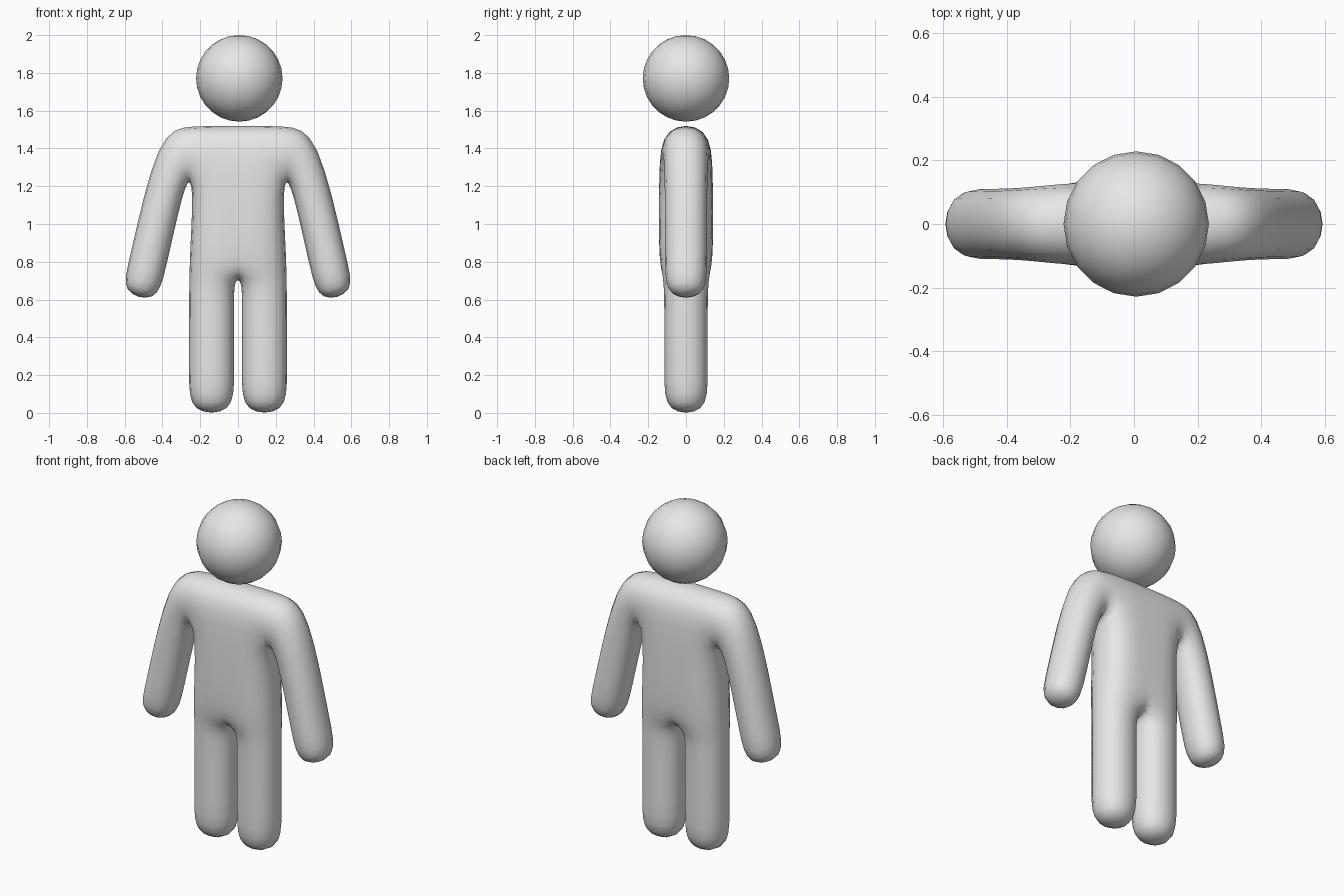
import bpy, bmesh

if "Cube" in bpy.data.objects:
    bpy.data.objects.remove(bpy.data.objects["Cube"])

grey = bpy.data.materials.new("light_grey")
grey.diffuse_color = (0.8, 0.8, 0.8, 1)
grey.use_nodes = True
grey.node_tree.nodes["Principled BSDF"].inputs["Base Color"].default_value = grey.diffuse_color

bm = bmesh.new()


def face(points):
    bm.faces.new([bm.verts.new(p) for p in points])


def loft(rings, skip=()):
    """Join four-cornered rings with quads, leaving out the skipped sides."""
    for a, b in zip(rings, rings[1:]):
        for i in range(4):
            if i not in skip:
                j = (i + 1) % 4
                face([a[i], a[j], b[j], b[i]])


def level_ring(s, z, inner, outer, y):
    return [(s * inner, -y, z), (s * outer, -y, z),
            (s * outer, y, z), (s * inner, y, z)]


def arm_ring(s, out, inn, y):
    return [(s * out[0], -y, out[1]), (s * out[0], y, out[1]),
            (s * inn[0], y, inn[1]), (s * inn[0], -y, inn[1])]


GAP = 0.01
torso = {}
for s in (-1, 1):
    # Leg with a closed foot end
    hip = level_ring(s, 0.70, GAP, 0.268, 0.128)
    legs = [level_ring(s, z, GAP, 0.27, 0.125) for z in (-0.016, 0.20, 0.60)]
    loft(legs + [hip])
    face(legs[0])

    # Half torso, open towards the middle and at the shoulder
    waist = level_ring(s, 0.85, GAP, 0.265, 0.145)
    armpit = level_ring(s, 1.27, GAP, 0.24, 0.143)
    shoulder = level_ring(s, 1.53, GAP, 0.25, 0.130)
    loft([hip, waist, armpit], skip=(3,))
    loft([armpit, shoulder], skip=(1, 3))
    face(shoulder)
    torso[s] = [hip, waist, armpit, shoulder]

    # Arm bending down from the shoulder
    arm = [[shoulder[1], shoulder[2], armpit[2], armpit[1]],
           arm_ring(s, (0.43, 1.51), (0.285, 1.17), 0.122),
           arm_ring(s, (0.582, 0.811), (0.374, 0.753), 0.12),
           arm_ring(s, (0.634, 0.63), (0.424, 0.57), 0.12)]
    loft(arm)
    face(arm[-1])

# Narrow strip joining both halves: front, back, top and crotch
left, right = torso[-1], torso[1]
for k in range(3):
    for i in (0, 3):
        face([left[k][i], right[k][i], right[k + 1][i], left[k + 1][i]])
for k in (0, 3):
    face([left[k][0], right[k][0], right[k][3], left[k][3]])

bmesh.ops.remove_doubles(bm, verts=bm.verts, dist=0.0005)
bmesh.ops.recalc_face_normals(bm, faces=bm.faces)
for f in bm.faces:
    f.smooth = True
mesh = bpy.data.meshes.new("body")
bm.to_mesh(mesh)
bm.free()
body = bpy.data.objects.new("body", mesh)
bpy.context.collection.objects.link(body)
mesh.materials.append(grey)
sub = body.modifiers.new("rounding", 'SUBSURF')
sub.levels = sub.render_levels = 2

# Floating round head
bpy.ops.mesh.primitive_uv_sphere_add(segments=20, ring_count=14, radius=0.229,
                                     location=(0.007, 0, 1.771))
head = bpy.context.object
head.name = "head"
head.data.materials.append(grey)
bpy.ops.object.shade_smooth()
